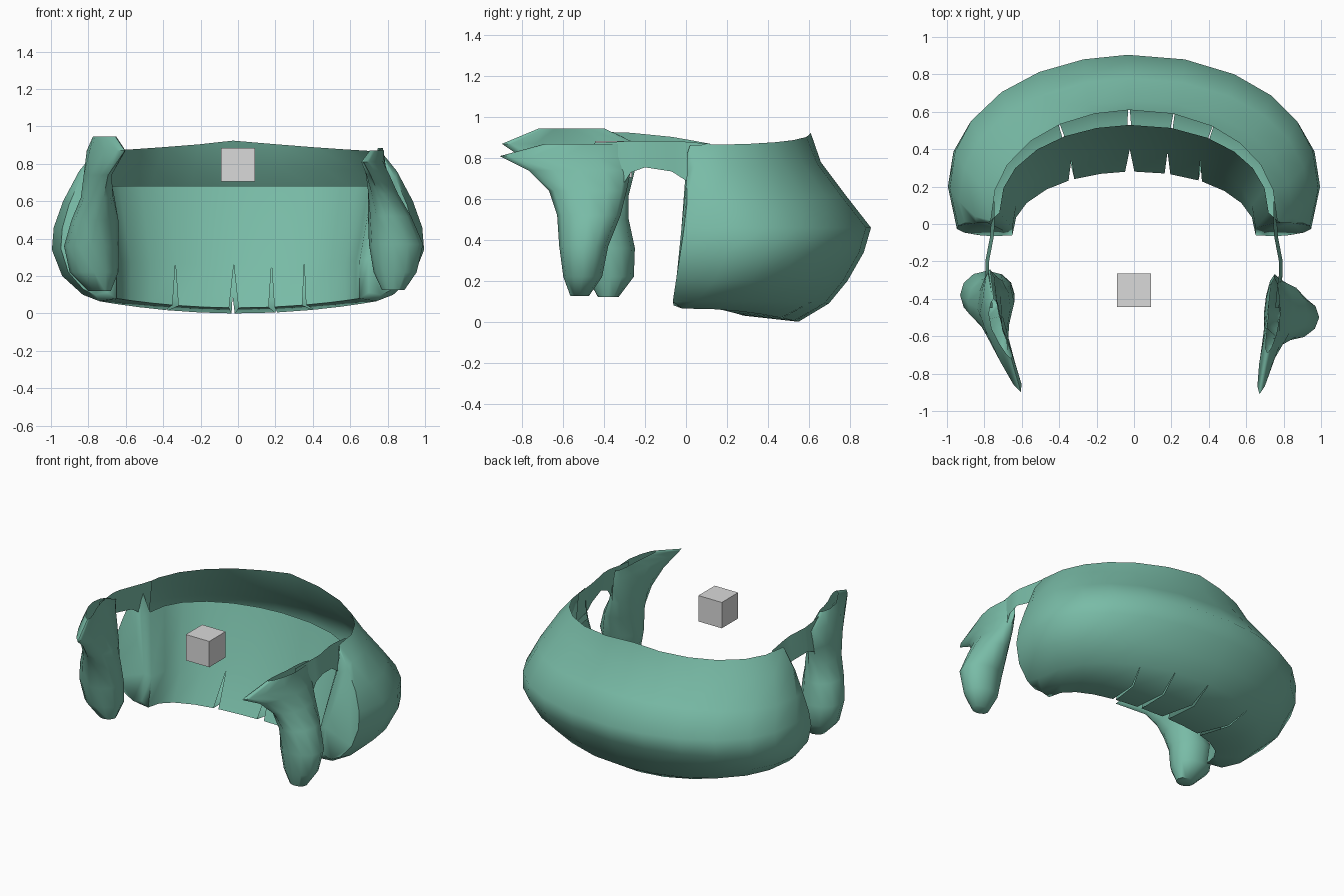
import bpy, math

if "Cube" in bpy.data.objects:
    bpy.data.objects.remove(bpy.data.objects["Cube"])

def material(name, rgb):
    m = bpy.data.materials.new(name)
    m.diffuse_color = (*rgb, 1)
    m.use_nodes = True
    m.node_tree.nodes["Principled BSDF"].inputs["Base Color"].default_value = m.diffuse_color
    return m

green = material("sea_green", (0.19, 0.50, 0.385))
grey = material("light_grey", (0.70, 0.70, 0.70))

def make(name, verts, faces, mat, angle=45):
    me = bpy.data.meshes.new(name)
    me.from_pydata(verts, [], faces)
    me.materials.append(mat)
    ob = bpy.data.objects.new(name, me)
    bpy.context.collection.objects.link(ob)
    bpy.ops.object.select_all(action='DESELECT')
    ob.select_set(True)
    bpy.context.view_layer.objects.active = ob
    bpy.ops.object.shade_smooth_by_angle(angle=math.radians(angle))
    return ob

# Back hair: arched rows, outer top edge -> belly -> underside -> inner wall
# (half width, y at ends, y at middle, z at middle, z at ends)
ROWS = [(.765, .02, .61, .93, .865), (.85, .04, .66, .78, .76),
        (.935, .12, .78, .62, .60), (.985, .19, .905, .46, .46),
        (.995, .20, .87, .34, .34), (.94, .14, .79, .20, .20),
        (.83, .05, .70, .09, .10), (.74, -.02, .55, .00, .065),
        (.65, -.06, .28, .03, .08), (.65, -.02, .40, .26, .28),
        (.72, .06, .53, .68, .68)]
SLITS = {-31: 1.6, -2: 2.2, 16: 1.4, 33: 1.0}      # angle: half opening in degrees
ANGLES = sorted([-90, -76, -62, -46, 48, 62, 76, 90, -16] + list(SLITS))

def row_point(r, deg):
    a, y_end, y_mid, z_mid, z_end = ROWS[r]
    t = math.radians(deg)
    w = abs(math.sin(t)) ** (.7 if r == 0 else 2)
    c = max(0, math.cos(t)) ** .9
    return (a * math.sin(t), y_end + (y_mid - y_end) * c, z_mid + (z_end - z_mid) * w)

verts, faces, columns = [], [], []
for deg in ANGLES:
    left, right = [], []
    for r in range(len(ROWS)):
        gap = SLITS.get(deg, 0) * {7: .3, 8: 1}.get(r, 0)
        verts.append(row_point(r, deg - gap))
        left.append(len(verts) - 1)
        if gap:
            verts.append(row_point(r, deg + gap))
        right.append(len(verts) - 1)
    columns.append((left, right))
for (_, a), (b, _) in zip(columns, columns[1:]):
    for r in range(len(ROWS) - 1):
        faces.append((a[r], a[r + 1], b[r + 1], b[r]))

# Rounded caps closing both front ends of the back hair
for side, ring in ((-1, columns[0][0]), (1, columns[-1][0])):
    n = len(ring)
    c = [sum(verts[i][k] for i in ring) / n for k in range(3)]
    start = len(verts)
    for i in ring:
        v = verts[i]
        z = c[2] + (v[2] - c[2]) * .9
        verts.append((c[0] + (v[0] - c[0]) * .72, -.085 * max(0, 1 - z / .55) + .005, z))
    for k in range(n):
        j = (k + 1) % n
        f = (ring[k], ring[j], start + j, start + k)
        faces.append(f if side > 0 else f[::-1])
    cap = tuple(range(start, start + n))
    faces.append(cap if side > 0 else cap[::-1])
make("back_hair", verts, faces, green, 62)

# Side locks: lofted rings (z, centre x, centre y, half x, half y)
RIGHT = [(.125, .83, -.52, .06, .045), (.22, .84, -.505, .115, .095),
         (.37, .845, -.50, .145, .12), (.52, .81, -.475, .115, .155),
         (.64, .775, -.48, .08, .19), (.74, .755, -.52, .055, .25),
         (.81, .75, -.59, .04, .32), (.87, .75, -.49, .03, .20)]
LEFT = [(.12, .74, -.38, .06, .05), (.22, .77, -.37, .13, .115),
        (.36, .785, -.38, .145, .13), (.50, .765, -.42, .125, .14),
        (.62, .75, -.45, .09, .17), (.74, .765, -.48, .06, .23),
        (.87, .77, -.57, .045, .33), (.945, .75, -.56, .03, .16)]
SIDES = 12

def side_lock(name, sign, rings, bend):
    v, f = [], []
    for z, cx, cy, rx, ry in rings:
        for k in range(SIDES):
            t = 2 * math.pi * k / SIDES
            y = cy + ry * math.cos(t)
            x = cx + rx * math.sin(t) + bend * min(0, y + .52) * min(1, z)
            v.append((sign * x, y, z))
    for i in range(len(rings) - 1):
        for k in range(SIDES):
            j = (k + 1) % SIDES
            q = (i * SIDES + k, (i + 1) * SIDES + k, (i + 1) * SIDES + j, i * SIDES + j)
            f.append(q if sign > 0 else q[::-1])
    bottom = tuple(range(SIDES))
    f.append(bottom if sign > 0 else bottom[::-1])
    make(name, v, f, green, 60)

side_lock("right_lock", 1, RIGHT, .25)
side_lock("left_lock", -1, LEFT, .50)

# Thin bands joining the back hair to the locks (y, x, z bottom, z top)
BAND = [(.12, .75, .66, .87), (0, .75, .69, .88), (-.07, .755, .735, .885),
        (-.20, .78, .755, .885), (-.27, .78, .73, .885), (-.34, .77, .62, .88),
        (-.45, .76, .62, .875)]

def band(name, sign, lift):
    v, f = [], []
    for y, x, zb, zt in BAND:
        v += [(sign * (x + .015), y, zb), (sign * (x - .005), y, zt + lift * (.12 - y) / .45)]
    for i in range(len(BAND) - 1):
        q = (2 * i, 2 * i + 1, 2 * i + 3, 2 * i + 2)
        f.append(q if sign > 0 else q[::-1])
    make(name, v, f, green)

band("right_band", 1, 0)
band("left_band", -1, .045)

# Small grey block floating in front
bpy.ops.mesh.primitive_cube_add(size=.18, location=(0, -.355, .795))
block = bpy.context.object
block.name = "small_block"
block.data.materials.append(grey)
